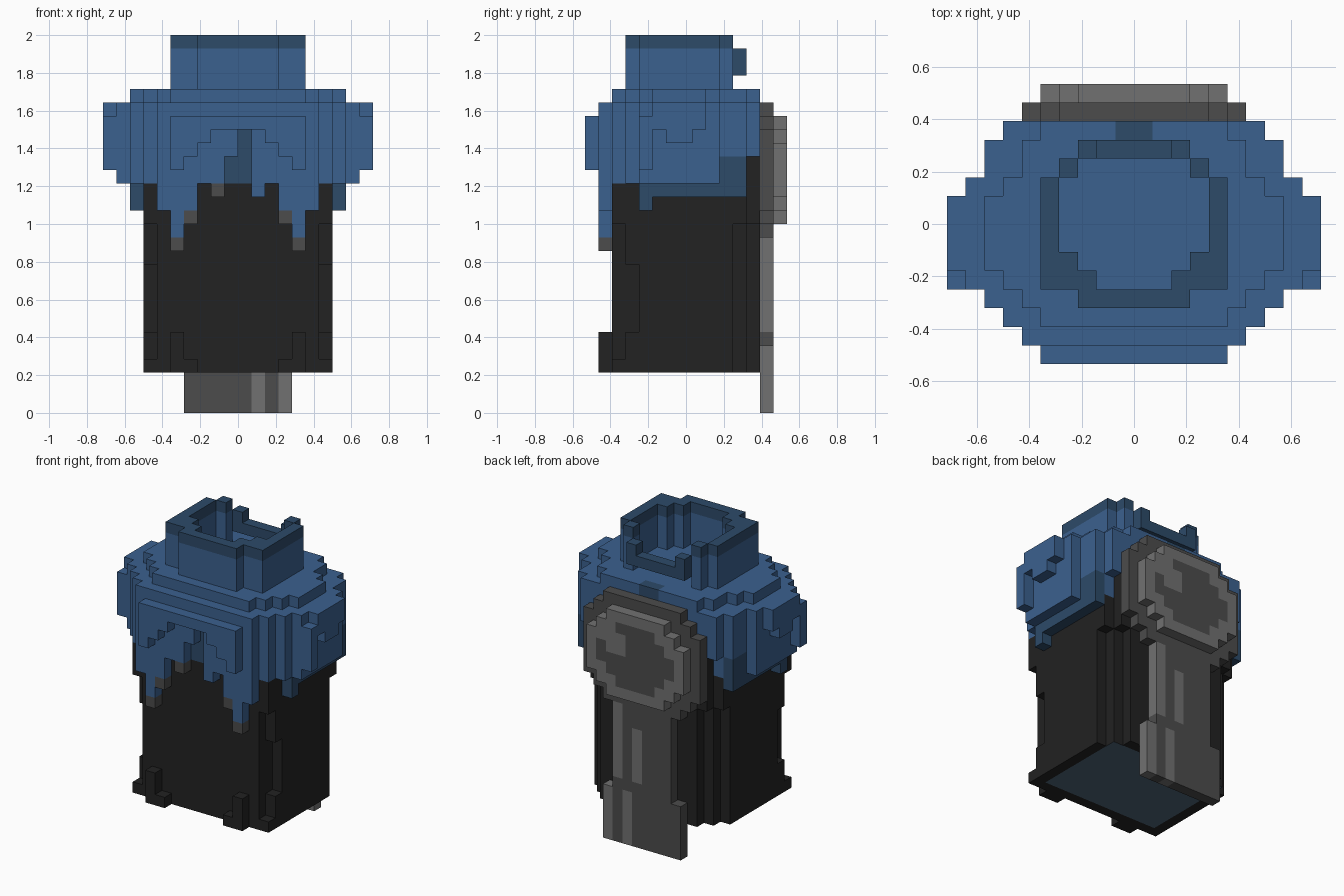
import bpy, bmesh

if "Cube" in bpy.data.objects:
    bpy.data.objects.remove(bpy.data.objects["Cube"])

U = 1 / 14          # block size
PALETTE = [("blue cloth", (0.044, 0.119, 0.275)), ("dark blue cloth", (0.026, 0.069, 0.141)),
           ("black cloth", (0.016, 0.016, 0.016)), ("dark grey metal", (0.072, 0.072, 0.072)),
           ("light grey metal", (0.165, 0.165, 0.165)), ("slate lining", (0.075, 0.13, 0.19))]
BLUE, NAVY, BLACK, GREY, LIGHT, SLATE = range(6)
materials = []
for name, rgb in PALETTE:
    m = bpy.data.materials.new(name)
    m.use_nodes = True
    m.diffuse_color = (*rgb, 1)
    m.node_tree.nodes["Principled BSDF"].inputs["Base Color"].default_value = (*rgb, 1)
    materials.append(m)

blocks = {}         # (column, row, layer) -> (part, colour)


def box(part, colour, xs, ys, zs):
    for x in range(*xs):
        for y in range(*ys):
            for z in range(*zs):
                blocks[x, y, z] = (part, colour)


def pair(part, colour, inner, outer, ys, zs):
    """The same box on both sides of the middle."""
    box(part, colour, (inner, outer), ys, zs)
    box(part, colour, (-outer, -inner), ys, zs)


# Torso with notched corners and small front feet
pair("torso", BLACK, 0, 7, (4, 11), (3, 19))
pair("torso", BLACK, 0, 6, (2, 12), (3, 17))
pair("torso", BLACK, 0, 5, (12, 13), (3, 19))
pair("torso", BLACK, 6, 7, (2, 4), (14, 17))
pair("torso", BLACK, 6, 7, (3, 4), (11, 14))
pair("torso", BLACK, 6, 7, (3, 4), (3, 6))
pair("torso", BLACK, 6, 7, (2, 3), (3, 4))
pair("torso", BLACK, 0, 7, (11, 12), (14, 19))
pair("torso", BLACK, 0, 6, (12, 13), (14, 19))
pair("torso", BLACK, 4, 5, (1, 2), (3, 6))
pair("torso", BLACK, 3, 4, (1, 2), (3, 4))

# Rounded shoulder cape, wider in the middle layers
half_width = {2: 7, 3: 8, 4: 9, 5: 10, 6: 10, 7: 10, 8: 10, 9: 9, 10: 8, 11: 8, 12: 7}
for row, w in half_width.items():
    low = 19 if row == 12 else 17
    pair("cape", BLUE, 0, w, (row, row + 1), (20, 23))
    pair("cape", BLUE, 0, min(w, 9), (row, row + 1), (low, 20))
    pair("cape", BLUE, 0, w - 2 if w < 10 else 8, (row, row + 1), (23, 24))
pair("cape", BLUE, 9, 10, (4, 5), (18, 22))
for row in (5, 8):
    for x in (9, -10):
        blocks.pop((x, row, 20))

# Shadowed lower hem, rising toward the back
pair("cape", NAVY, 7, 8, (4, 12), (16, 17))
pair("cape", NAVY, 7, 8, (4, 5), (15, 16))
pair("cape", NAVY, 7, 8, (9, 10), (17, 18))
pair("cape", NAVY, 7, 8, (10, 12), (17, 19))
box("cape", NAVY, (-1, 1), (2, 3), (17, 21))
box("cape", NAVY, (-1, 1), (12, 13), (23, 24))

# Front drape with pointed tips
for x, low in enumerate((21, 16, 16, 13, 12, 15)):
    pair("drape", BLUE, x, x + 1, (1, 2), (low, 23))
box("drape", BLUE, (-1, 0), (1, 2), (19, 23))
pair("drape", BLUE, 3, 4, (1, 2), (15, 23))
for x, tip in ((3, 14), (4, 12)):
    pair("drape", GREY, x, x + 1, (1, 2), (tip, tip + 1))
for z in (13,):
    for x in (3, -4):
        blocks.pop((x, 1, z))
box("drape", GREY, (-2, -1), (1, 2), (16, 17))
for x in (2, -3):
    blocks.pop((x, 1, 16))

# Raised arched fold on the chest
for x, low in enumerate((21, 21, 20, 19, 18)):
    pair("chest_fold", BLUE, x, x + 1, (0, 1), (low, 22))

# Tall collar with a dark rim, open and lower at the back
ring = ((0, 3, 3, 4), (2, 5, 4, 5), (3, 5, 5, 6), (4, 5, 6, 10), (3, 4, 10, 11))
for inner, outer, y0, y1 in ring:
    pair("collar", BLUE, inner, outer, (y0, y1), (24, 27))
    pair("collar", NAVY, inner, outer, (y0, y1), (27, 28))
for x, top in ((0, 26), (1, 26), (2, 27)):
    pair("collar", NAVY, x, x + 1, (11, 12), (25, top))

# Round disc on the back: wide plate plus a lighter raised ring
for z in range(13, 23):
    d = abs(z - 17.5)
    pair("back_disc", GREY, 0, 6 if d < 3 else 5 if d < 4 else 4, (13, 14), (z, z + 1))
for z in range(14, 22):
    d = abs(z - 17.5)
    pair("disc_ring", LIGHT, 0, 5 if d < 2 else 4 if d < 3 else 3, (14, 15), (z, z + 1))
    if d < 3:
        pair("disc_ring", GREY, 0, 4 if d < 1 else 3 if d < 2 else 2, (14, 15), (z, z + 1))
box("disc_ring", LIGHT, (1, 3), (14, 15), (18, 20))

# Handle below the disc with light stripes
pair("handle", GREY, 0, 4, (13, 14), (0, 5))
pair("handle", GREY, 0, 3, (13, 14), (5, 13))
box("handle", LIGHT, (3, 4), (13, 14), (0, 5))
box("handle", LIGHT, (1, 2), (13, 14), (0, 5))
box("handle", LIGHT, (2, 3), (13, 14), (6, 13))
box("handle", LIGHT, (0, 1), (13, 14), (6, 11))

# Turn each part into a mesh of its outer block faces
AXES = ((0, 1, 2), (1, 2, 0), (2, 0, 1))


def build(part):
    bm = bmesh.new()
    for pos, (owner, colour) in blocks.items():
        if owner != part:
            continue
        for a, b, c in AXES:
            for side in (0, 1):
                near = list(pos)
                near[a] += 2 * side - 1
                if tuple(near) in blocks:
                    continue
                corners = []
                for u, v in ((0, 0), (1, 0), (1, 1), (0, 1)):
                    p = list(pos)
                    p[a] += side
                    p[b] += u
                    p[c] += v
                    corners.append(bm.verts.new((p[0] * U, (p[1] - 7.5) * U, p[2] * U)))
                f = bm.faces.new(corners if side else corners[::-1])
                f.material_index = colour
                lining = part == "torso" and a == 2 and pos[2] == 3 and not side
                if lining and -6 <= pos[0] < 6 and 3 <= pos[1] < 12:
                    f.material_index = SLATE
    bmesh.ops.remove_doubles(bm, verts=bm.verts, dist=U / 100)
    bmesh.ops.dissolve_limit(bm, angle_limit=0.01, verts=bm.verts, edges=bm.edges,
                             delimit={'MATERIAL'})
    mesh = bpy.data.meshes.new(part)
    bm.to_mesh(mesh)
    bm.free()
    for m in materials:
        mesh.materials.append(m)
    bpy.context.collection.objects.link(bpy.data.objects.new(part, mesh))


for part in sorted({owner for owner, _ in blocks.values()}):
    build(part)
